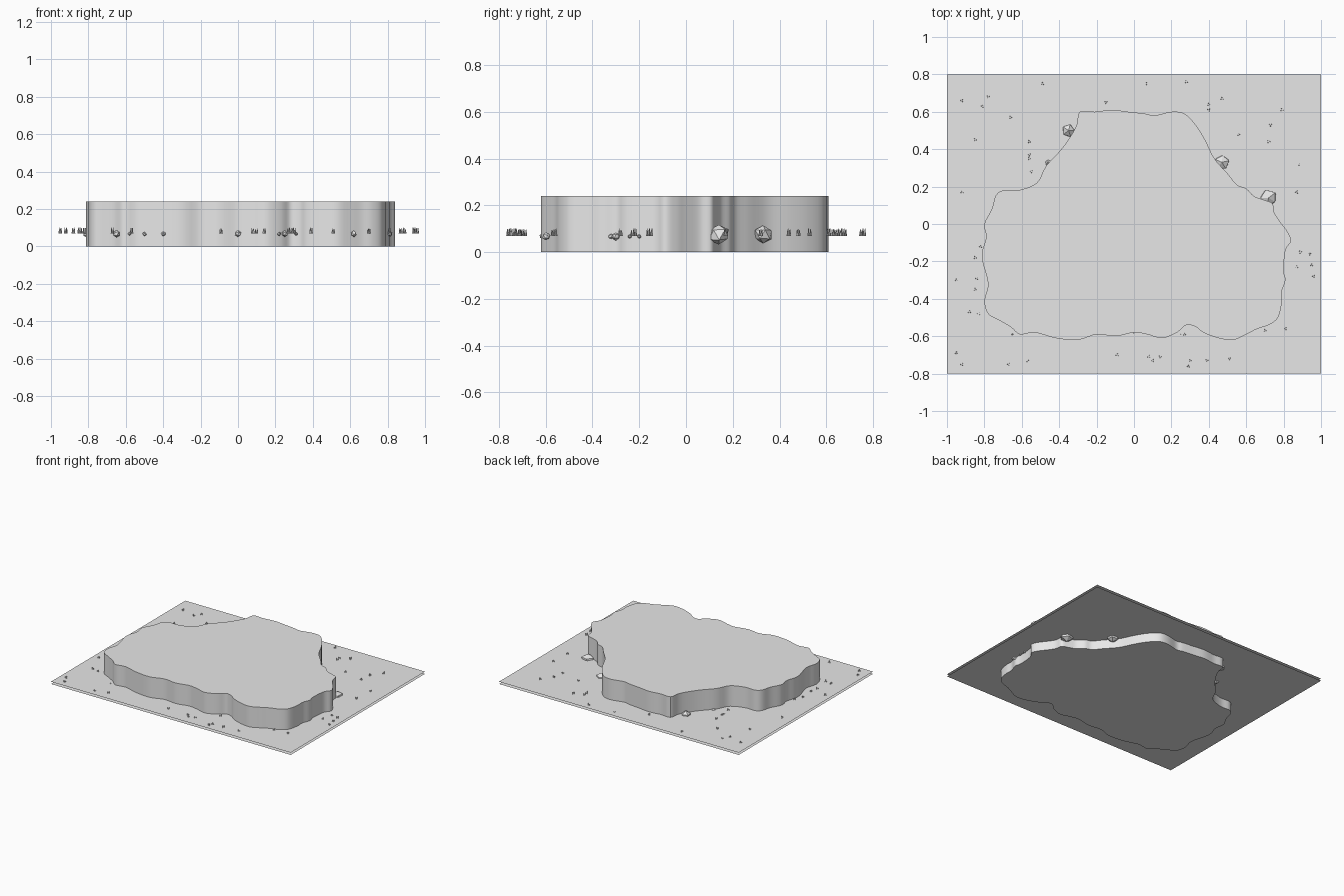
import bpy, bmesh, math, random
from mathutils import Matrix, Vector

random.seed(4)
cube = bpy.data.objects.get("Cube")
if cube:
    bpy.data.objects.remove(cube, do_unlink=True)

stone = bpy.data.materials.new("pale_grey")
stone.use_nodes = True
grey = (0.8, 0.8, 0.8, 1)
stone.diffuse_color = grey
stone.node_tree.nodes["Principled BSDF"].inputs["Base Color"].default_value = grey

UPPER, LOWER, TOP = 0.085, 0.068, 0.24


def finish(bm, name, smooth=False):
    """Turn a bmesh into a named, coloured object."""
    mesh = bpy.data.meshes.new(name)
    bm.normal_update()
    bm.to_mesh(mesh)
    bm.free()
    mesh.materials.append(stone)
    obj = bpy.data.objects.new(name, mesh)
    bpy.context.collection.objects.link(obj)
    if smooth:
        bpy.ops.object.select_all(action='DESELECT')
        obj.select_set(True)
        bpy.context.view_layer.objects.active = obj
        bpy.ops.object.shade_smooth_by_angle(angle=math.radians(30))
    return obj


def smooth_loop(points, steps):
    """Closed Catmull-Rom curve through the points."""
    count = len(points)
    result = []
    for i in range(count):
        a, b, c, d = (points[(i + k) % count] for k in (-1, 0, 1, 2))
        for s in range(steps):
            t = s / steps
            result.append(b + 0.5 * t * (c - a + t * (2 * a - 5 * b + 4 * c - d
                                                      + t * (3 * (b - c) + d - a))))
    return result


def add_rock(bm, place, radius, rough=0.12):
    """Faceted, slightly uneven lump."""
    turn = Matrix.Rotation(random.uniform(0, math.tau), 4, 'Z')
    ball = bmesh.ops.create_icosphere(bm, subdivisions=1, radius=radius,
                                      matrix=Matrix.Translation(place) @ turn)
    for v in ball["verts"]:
        v.co = Vector(place) + (v.co - Vector(place)) * random.uniform(1 - rough, 1 + rough)


# Raised plateau: wavy outline, in hundredths of a unit
outline = [(-29, 60), (-21, 60), (-12, 61), (-3, 60), (6, 59), (11, 58), (20, 60),
           (27, 59), (33, 53), (38, 45), (43, 35), (50, 27), (55, 21), (60, 19),
           (64, 15), (69, 13), (74, 11), (75, 6), (79, 0), (82, -4), (84, -9),
           (81, -14), (80, -25), (81, -30), (79, -36), (79, -42), (77, -50),
           (72, -54), (66, -56), (60, -59), (53, -62), (45, -61), (37, -58),
           (33, -55), (28, -54), (23, -58), (15, -61), (7, -59), (0, -58),
           (-10, -60), (-20, -59), (-30, -62), (-42, -61), (-53, -58), (-61, -59),
           (-66, -55), (-73, -51), (-78, -48), (-80, -41), (-78, -32), (-81, -20),
           (-81, -14), (-79, -7), (-80, 0), (-76, 8), (-74, 15), (-70, 18),
           (-62, 18), (-52, 22), (-47, 31), (-38, 41), (-31, 52)]
loop = smooth_loop([Vector(p) / 100 for p in reversed(outline)], 4)
bm = bmesh.new()
base = bm.faces.new([bm.verts.new((p.x, p.y, 0)) for p in loop])
rise = bmesh.ops.extrude_face_region(bm, geom=[base], use_keep_orig=True)
bmesh.ops.translate(bm, vec=(0, 0, TOP),
                    verts=[g for g in rise["geom"] if isinstance(g, bmesh.types.BMVert)])
bmesh.ops.recalc_face_normals(bm, faces=bm.faces)
finish(bm, "plateau", smooth=True)

# Two thin ground sheets, one just over the other
for name, z in (("ground_upper", UPPER), ("ground_lower", LOWER)):
    bm = bmesh.new()
    bmesh.ops.create_grid(bm, x_segments=1, y_segments=1, size=1,
                          matrix=Matrix.Translation((0, 0, z)) @ Matrix.Diagonal((1, 0.8, 1, 1)))
    finish(bm, name)

# Boulders against the back slopes
for name, x, y, size in (("boulder_left_high", 0.47, 0.33, 0.042),
                         ("boulder_left_low", 0.72, 0.14, 0.046),
                         ("boulder_right_high", -0.35, 0.5, 0.036),
                         ("boulder_right_low", -0.46, 0.33, 0.02)):
    bm = bmesh.new()
    add_rock(bm, (x, y, 0.075), size)
    finish(bm, name)

# Pebbles along the foot of the plateau
bm = bmesh.new()
for x, size in ((-65, 20), (-58, 9), (-50, 11), (-40, 13), (0, 18),
                (22, 10), (25, 17), (31, 9), (62, 16)):
    foot = min(p.y for p in loop if abs(p.x - x / 100) < 0.04)
    add_rock(bm, (x / 100, foot, 0.067), size / 1000)
for y, size in ((-32, 12), (-30, 17), (-24, 9), (-20, 9)):
    add_rock(bm, (0.81, y / 100, 0.067), size / 1000)
add_rock(bm, (-0.81, -0.1, 0.067), 0.018)
finish(bm, "pebbles")

# Grass tufts: three little spikes each, positions in hundredths
tufts = [(-92, 66), (-78, 68), (-81, 63), (-49, 75), (-66, 57), (-85, 45), (-56, 44),
         (-56, 37), (-56, 35), (-55, 28), (-92, 17), (-15, 65), (7, 75), (28, 76),
         (40, 64), (47, 67), (40, 61), (79, 61), (73, 53), (56, 48), (72, 44),
         (88, 32), (87, 17), (89, -15), (94, -16), (87, -23), (95, -22), (96, -28),
         (81, -56), (70, -57), (51, -72), (39, -73), (30, -73), (29, -76), (14, -71),
         (10, -73), (8, -71), (-9, -70), (-57, -73), (-67, -75), (-95, -69),
         (-92, -75), (-88, -47), (-83, -48), (-95, -30), (-85, -35), (-84, -29),
         (-85, -18), (-82, -12), (27, -59)]
bm = bmesh.new()
for x, y in tufts:
    spin = random.uniform(0, math.tau)
    for k in range(3):
        angle = spin + k * math.tau / 3
        height = random.uniform(0.024, 0.034)
        spot = Vector((x / 100, y / 100, LOWER + height / 2))
        spot += Vector((math.cos(angle), math.sin(angle), 0)) * 0.006
        bmesh.ops.create_cone(bm, cap_ends=True, segments=4, radius1=0.005, radius2=0.001,
                              depth=height, matrix=Matrix.Translation(spot))
finish(bm, "grass_tufts")
